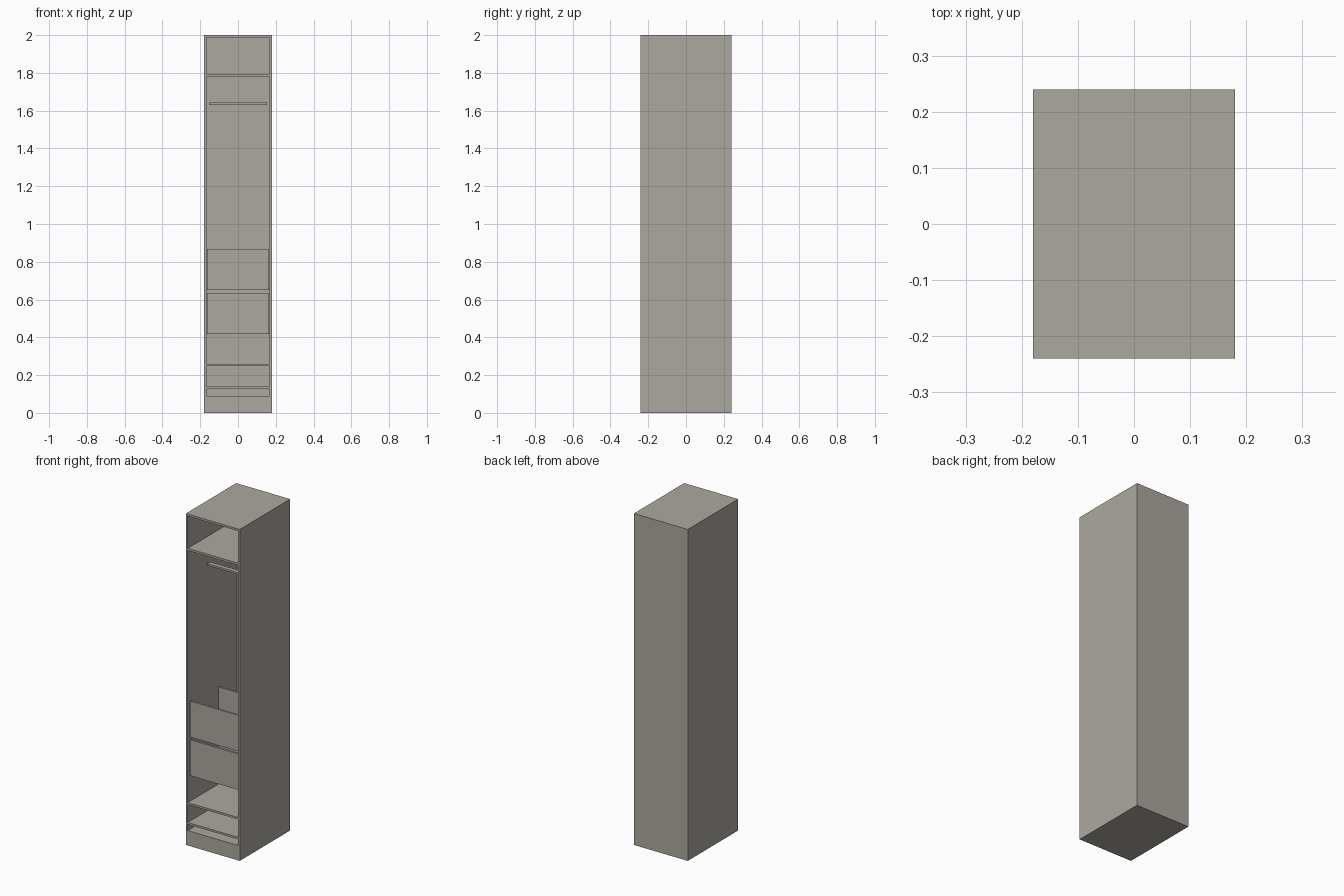
import bpy

if "Cube" in bpy.data.objects:
    bpy.data.objects.remove(bpy.data.objects["Cube"])

W, D, H = 0.36, 0.48, 2.0      # outer size
T = 0.0125                     # panel thickness
FRONT = -D / 2

mat = bpy.data.materials.new("warm_grey")
mat.diffuse_color = (0.413, 0.392, 0.352, 1)
mat.use_nodes = True
mat.node_tree.nodes["Principled BSDF"].inputs["Base Color"].default_value = mat.diffuse_color


def box(name, x, y, z):
    """Box spanning the (low, high) pairs x, y and z."""
    spans = (x, y, z)
    bpy.ops.mesh.primitive_cube_add(size=1, location=[(a + b) / 2 for a, b in spans])
    ob = bpy.context.object
    ob.name = name
    ob.scale = [b - a for a, b in spans]
    bpy.ops.object.transform_apply(location=False, rotation=False, scale=True)
    ob.data.materials.append(mat)
    return ob


# Carcass: one block with open compartments cut from the front
carcass = box("carcass", (-W / 2, W / 2), (FRONT, D / 2), (0, H))
inner = W / 2 - T
for low, high in ((0.09, 0.127), (0.139, 0.247), (0.259, 1.78), (1.793, H - T)):
    cutter = box("compartment_cutter", (-inner, inner), (FRONT - 0.1, D / 2 - T), (low, high))
    cutter.hide_render = True
    mod = carcass.modifiers.new("compartment", "BOOLEAN")
    mod.operation = "DIFFERENCE"
    mod.solver = "EXACT"
    mod.object = cutter
    bpy.context.view_layer.objects.active = carcass
    bpy.ops.object.modifier_apply(modifier=mod.name)
    bpy.data.objects.remove(cutter)

# Hanging rail
box("hanging_rail", (-0.154, 0.154), (-0.075, -0.047), (1.631, 1.642))

# Two drawers with tall front and back and low sides
half = 0.163
y0, y1 = FRONT + 0.013, FRONT + 0.30
for label, base in (("lower", 0.418), ("upper", 0.651)):
    top = base + 0.217
    box(label + "_drawer_front", (-half, half), (y0, y0 + T), (base, top))
    box(label + "_drawer_back", (-half, half), (y1 - T, y1), (base + 0.012, top - 0.02))
    box(label + "_drawer_bottom", (-half, half), (y0 + T, y1 - T), (base + 0.012, base + 0.022))
    for side, s in (("left", -1), ("right", 1)):
        a, b = sorted((s * half, s * (half - 0.01)))
        box(f"{label}_drawer_{side}_side", (a, b), (y0 + T, y1 - T), (base + 0.022, base + 0.06))
